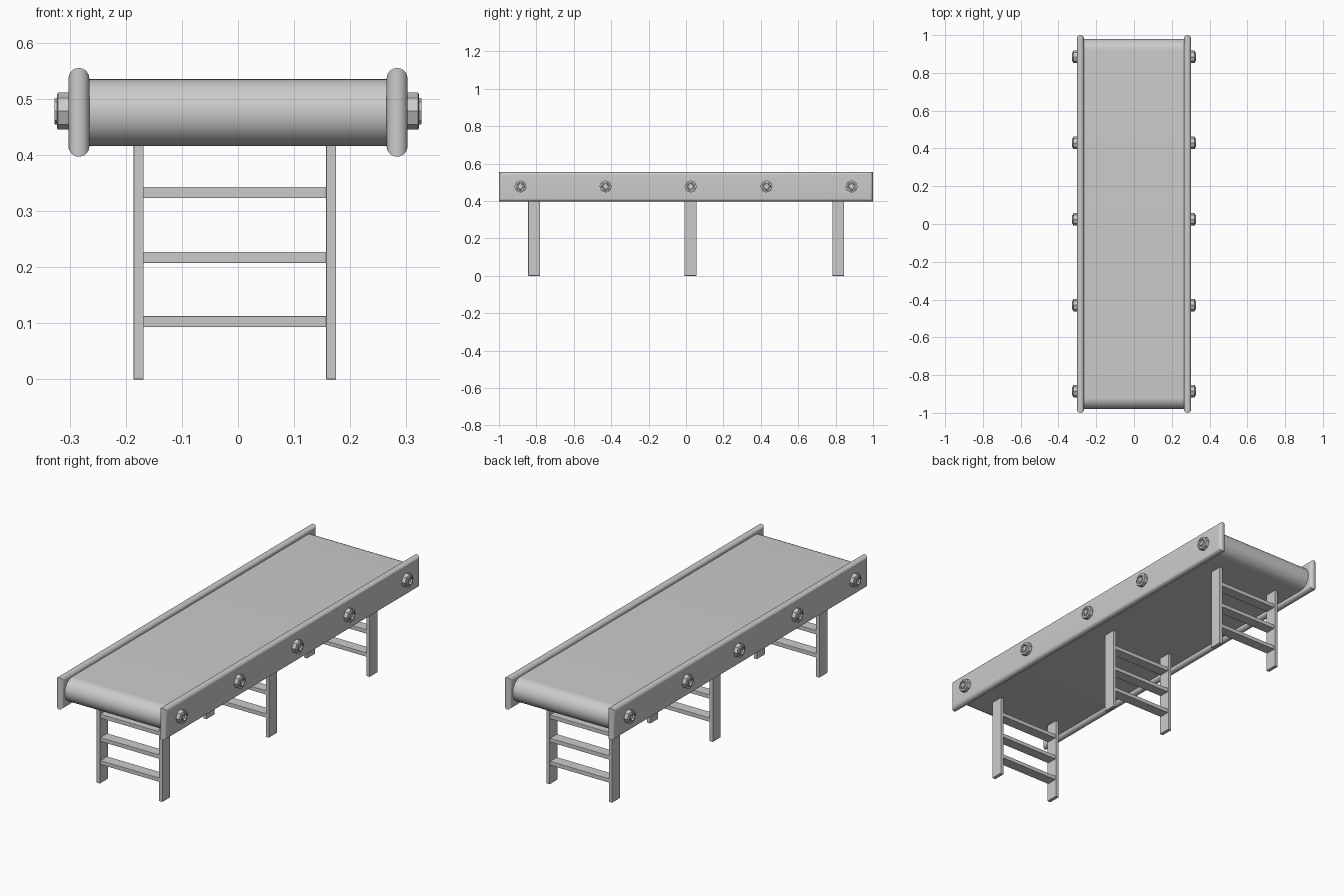
import bpy, bmesh
from math import pi, sin, cos

if "Cube" in bpy.data.objects:
    bpy.data.objects.remove(bpy.data.objects["Cube"])


def loft(name, rings):
    """Skin equal-sized closed rings and cap both ends."""
    bm = bmesh.new()
    loops = [[bm.verts.new(p) for p in r] for r in rings]
    n = len(loops[0])
    for a, b in zip(loops, loops[1:]):
        for i in range(n):
            bm.faces.new((a[i], a[(i + 1) % n], b[(i + 1) % n], b[i]))
    bm.faces.new(loops[0])
    bm.faces.new(loops[-1])
    bmesh.ops.recalc_face_normals(bm, faces=bm.faces[:])
    me = bpy.data.meshes.new(name)
    bm.to_mesh(me)
    bm.free()
    ob = bpy.data.objects.new(name, me)
    bpy.context.collection.objects.link(ob)
    return ob


def smooth(ob, angle=0.6):
    bpy.ops.object.select_all(action='DESELECT')
    ob.select_set(True)
    bpy.context.view_layer.objects.active = ob
    bpy.ops.object.shade_smooth_by_angle(angle=angle)


def box(name, x0, x1, y0, y1, z0, z1, bevel=0.0015):
    ob = loft(name, [[(x0, y0, z), (x1, y0, z), (x1, y1, z), (x0, y1, z)] for z in (z0, z1)])
    m = ob.modifiers.new("soft_edges", 'BEVEL')
    m.width, m.segments = bevel, 2
    return ob


# Belt: slab with half-round ends
R, ZC, Y = 0.0595, 0.4755, 0.98
profile = []
for side in (1, -1):
    for i in range(25):
        a = -pi / 2 + pi * i / 24
        profile.append((side * (Y - R + R * cos(a)), ZC + side * R * sin(a)))
smooth(loft("belt", [[(x, y, z) for y, z in profile] for x in (-0.275, 0.275)]))

# Side rails: rectangular plates with fully rounded rims
T = 0.0185
for s, label in ((-1, "left"), (1, "right")):
    rings = []
    for i in range(17):
        a = -pi / 2 + pi * i / 16
        d = T * (1 - cos(a))
        x = s * 0.2835 + T * sin(a)
        y, z0, z1 = 1 - d, 0.397 + d, 0.555 - d
        rings.append([(x, -y, z0), (x, y, z0), (x, y, z1), (x, -y, z1)])
    smooth(loft(label + "_rail", rings))

    # Eight-sided nuts with a raised collar and recessed centre
    for k, yc in enumerate((-0.885, -0.43, 0.025, 0.43, 0.885)):
        steps = ((0.295, 0.033), (0.321, 0.033), (0.323, 0.029), (0.323, 0.024),
                 (0.327, 0.023), (0.327, 0.017), (0.319, 0.015))
        loft(f"{label}_nut_{k + 1}",
             [[(s * x, yc + r * cos(j * pi / 4), 0.478 + r * sin(j * pi / 4))
               for j in range(8)] for x, r in steps])

# Ladder-like leg frames
for k, yc in enumerate((-0.812, 0.024, 0.814)):
    box(f"left_leg_{k + 1}", -0.186, -0.168, yc - 0.0315, yc + 0.0315, 0, 0.425)
    box(f"right_leg_{k + 1}", 0.157, 0.175, yc - 0.0315, yc + 0.0315, 0, 0.425)
    for j, z in enumerate((0.103, 0.2175, 0.333)):
        box(f"rung_{k + 1}_{j + 1}", -0.170, 0.159, yc - 0.027, yc + 0.027, z - 0.01, z + 0.01)
